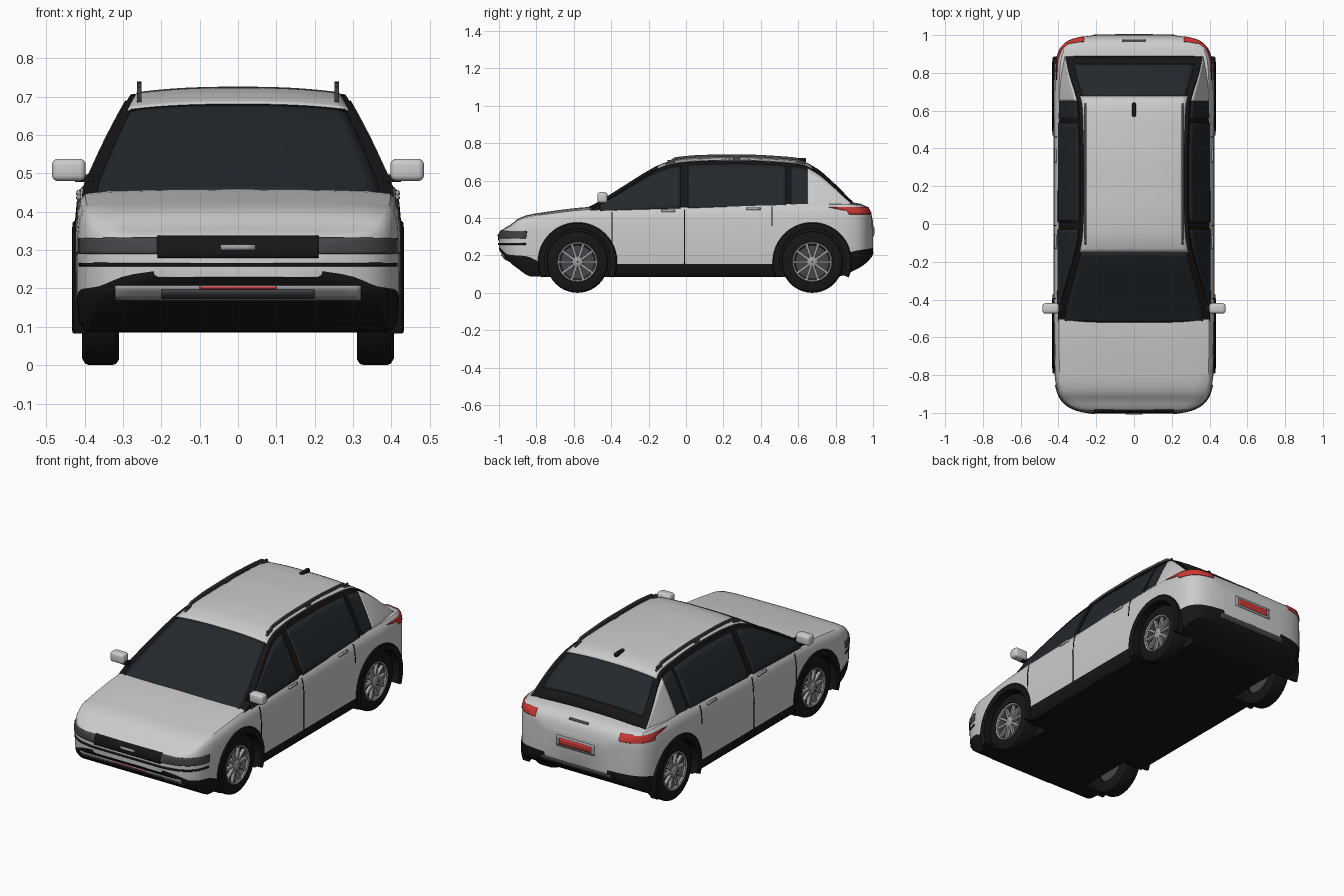
import bpy, bmesh
from math import pi, sin, cos, radians
from mathutils import Vector, Matrix
from mathutils.bvhtree import BVHTree

if "Cube" in bpy.data.objects:
    bpy.data.objects.remove(bpy.data.objects["Cube"])


def material(name, r, g, b):
    m = bpy.data.materials.new(name)
    m.diffuse_color = (r, g, b, 1)
    m.use_nodes = True
    m.node_tree.nodes["Principled BSDF"].inputs["Base Color"].default_value = m.diffuse_color
    return m


PAINT = material("silver_paint", .62, .63, .65)
GLASS = material("dark_glass", .016, .021, .026)
BLACK = material("black_trim", .008, .008, .009)
DARK = material("dark_grey", .06, .06, .068)
METAL = material("alloy", .35, .35, .37)
RED = material("red_lens", .6, .04, .035)


def curve(*p):
    """Smooth monotone interpolation through (t, value) points."""
    d = [(b[1] - a[1]) / (b[0] - a[0]) for a, b in zip(p, p[1:])]
    m = [d[0]] + [2 * a * b / (a + b) if a * b > 0 else 0 for a, b in zip(d, d[1:])] + [d[-1]]

    def f(t):
        t = min(max(t, p[0][0]), p[-1][0])
        i = max(k for k in range(len(d)) if p[k][0] <= t)
        h = p[i + 1][0] - p[i][0]
        s = (t - p[i][0]) / h
        return (p[i][1] * (1 + 2 * s) * (1 - s) ** 2 + p[i + 1][1] * s * s * (3 - 2 * s)
                + h * m[i] * s * (1 - s) ** 2 + h * m[i + 1] * s * s * (s - 1))
    return f


def finish(name, bm, mat, mirror=False, loc=(0, 0, 0), angle=35):
    me = bpy.data.meshes.new(name)
    bm.to_mesh(me)
    bm.free()
    me.shade_smooth()
    me.set_sharp_from_angle(angle=radians(angle))
    me.materials.append(mat)
    ob = bpy.data.objects.new(name, me)
    ob.location = loc
    bpy.context.collection.objects.link(ob)
    if mirror:
        ob.modifiers.new("Mirror", "MIRROR")
    return ob


def loft(name, rings, mat, wrap=False, **kw):
    bm = bmesh.new()
    rows = [[bm.verts.new(p) for p in r] for r in rings]
    n = len(rows[0])
    for a, b in zip(rows, rows[1:] + rows[:1] if wrap else rows[1:]):
        for i in range(n):
            bm.faces.new((a[i], a[(i + 1) % n], b[(i + 1) % n], b[i]))
    if not wrap:
        bm.faces.new(rows[0])
        bm.faces.new(rows[-1])
    bmesh.ops.recalc_face_normals(bm, faces=bm.faces)
    return finish(name, bm, mat, **kw)


def lathe(name, profile, y, mat, n=40):
    """Revolve (radius, x) profile about the axle, mirrored to both sides."""
    rings = [[(x, r * cos(a), r * sin(a)) for r, x in profile]
             for a in (2 * pi * i / n for i in range(n))]
    return loft(name, rings, mat, wrap=True, mirror=True, loc=(0, y, .165))


def box(name, size, loc, mat, bevel=0, mirror=True):
    bm = bmesh.new()
    bmesh.ops.create_cube(bm, size=1, matrix=Matrix.Translation(loc) @ Matrix.Diagonal((*size, 1)))
    if bevel:
        bmesh.ops.bevel(bm, geom=bm.edges[:], offset=bevel, segments=4, affect='EDGES', profile=.5)
    return finish(name, bm, mat, mirror)


def patch(name, fn, u, v, mat, nu=16, nv=6, out=.004):
    """Thin mirrored panel following fn(u, v), lifted off the surface."""
    bm = bmesh.new()
    g = []
    for i in range(nu + 1):
        pts = [fn(u[0] + (u[1] - u[0]) * i / nu, v[0] + (v[1] - v[0]) * j / nv) for j in range(nv + 1)]
        g.append([p and bm.verts.new(p) for p in pts])
    for a, b in zip(g, g[1:]):
        for j in range(nv):
            q = (a[j], a[j + 1], b[j + 1], b[j])
            if all(q):
                bm.faces.new(q)
    bm.normal_update()
    if sum(f.normal.dot(f.calc_center_median() - Vector((0, .1, .2))) for f in bm.faces) < 0:
        bmesh.ops.reverse_faces(bm, faces=bm.faces[:])
    bm.normal_update()
    for vert in bm.verts:
        n = vert.normal.copy()
        if abs(vert.co.x) < 1e-5:
            n.x = 0
        vert.co += n * out
    ob = finish(name, bm, mat, True)
    s = ob.modifiers.new("Thickness", "SOLIDIFY")
    s.thickness, s.offset = out + .004, -1
    return ob


# Lower body: width, underside, trim line and top along the length
W = curve((-1, .22), (-.985, .3), (-.95, .365), (-.9, .4), (-.8, .42), (-.6, .425), (.7, .425),
          (.85, .417), (.92, .397), (.965, .355), (.99, .28), (1, .2))
ZB = curve((-1, .23), (-.97, .19), (-.9, .13), (-.83, .088), (-.7, .085), (.8, .085), (.9, .12), (.98, .175), (1, .215))
ZS = curve((-1, .245), (-.95, .205), (-.85, .195), (-.75, .155), (.8, .155), (.87, .215), (1, .24))
ZT = curve((-1, .31), (-.985, .335), (-.93, .37), (-.9, .395), (-.85, .415), (-.8, .425), (-.5, .46),
           (0, .475), (.6, .49), (.85, .487), (.93, .477), (.97, .457), (.99, .425), (1, .38))


def section(y):
    w, b, s, t = W(y), ZB(y), ZS(y), ZT(y)
    h = t - s
    half = [(0, b), (.5 * w, b), (.94 * w, b), (.985 * w, b + .3 * (s - b)), (w, s), (w, s + .4 * h),
            (.997 * w, s + .65 * h), (.985 * w, s + .82 * h), (.965 * w, s + .91 * h),
            (.935 * w, s + .955 * h), (.8 * w, s + .98 * h), (.5 * w, t - .002), (0, t)]
    return [Vector((x, y, z)) for x, z in half + [(-x, z) for x, z in half[-2:0:-1]]]


body = loft("body", [section(-cos(pi * i / 70)) for i in range(71)], PAINT)
body.data.materials.append(BLACK)
for f in body.data.polygons:
    c = f.center
    if len(f.vertices) == 4 and c.z < ZS(c.y) - .001:
        f.material_index = 1
tmp = bmesh.new()
tmp.from_mesh(body.data)
tree = BVHTree.FromBMesh(tmp)
tmp.free()

# Wheel wells cut from the body
AXLES = {"front": -.58, "rear": .675}
for y in AXLES.values():
    for sx in (-1, 1):
        bpy.ops.mesh.primitive_cylinder_add(vertices=48, radius=.182, depth=.33,
                                            location=(sx * .44, y, .165), rotation=(0, pi / 2, 0))
        cut = bpy.context.object
        cut.hide_render = True
        cut.data.materials.append(BLACK)
        mod = body.modifiers.new("Well", "BOOLEAN")
        mod.operation, mod.solver, mod.object, mod.material_mode = 'DIFFERENCE', 'EXACT', cut, 'TRANSFER'
        bpy.context.view_layer.objects.active = body
        bpy.ops.object.modifier_apply(modifier=mod.name)
        bpy.data.objects.remove(cut)
body.data.set_sharp_from_angle(angle=radians(35))


# Projections onto the body from front, rear and side
def from_front(x, z): return tree.ray_cast(Vector((x, -2, z)), Vector((0, 1, 0)))[0]
def from_rear(x, z): return tree.ray_cast(Vector((x, 2, z)), Vector((0, -1, 0)))[0]
def from_side(y, z): return tree.ray_cast(Vector((2, y, z)), Vector((-1, 0, 0)))[0]


# Front fascia
patch("grille", from_front, (0, .21), (.28, .335), BLACK)
patch("front_plate", from_front, (0, .045), (.3, .313), METAL, 2, 1, .008)
patch("headlight", from_front, (.21, .412), (.29, .331), DARK, 24, out=.006)
patch("bumper_line", from_front, (0, .412), (.257, .267), BLACK, 30, 1)
patch("front_skid", from_front, (0, .32), (.172, .208), METAL, 20, 3)
patch("lower_grille", from_front, (0, .2), (.178, .2), DARK, 12, 2, .007)
patch("front_reflector", from_front, (0, .1), (.202, .207), RED, 8, 1, .007)
# Rear fascia
patch("tail_light", from_rear, (.265, .409), (.42, .457), RED, 24, 8, .005)
patch("rear_plate_frame", from_rear, (0, .12), (.3, .36), METAL, 8, 4)
patch("rear_plate", from_rear, (0, .1), (.312, .348), RED, 8, 3, .007)
patch("tailgate_handle", from_rear, (0, .06), (.452, .46), DARK, 4, 1)
patch("rear_skid", from_rear, (0, .22), (.19, .218), DARK, 10, 2)
# Door gaps and handles
for y in (-.395, -.008, .46):
    patch("door_gap", from_side, (y - .003, y + .003), (.36 if y > .4 else .155, .462), BLACK, 1, 16, .0015)
for y, z in ((-.095, .437), (.36, .448)):
    patch("door_handle", from_side, (y - .037, y + .037), (z - .006, z + .006), METAL, 4, 2, .009)

# Greenhouse surface: v 0-1 climbs the side, 1-2 crosses the roof to the centre
ROOF = curve((-.54, .447), (-.5, .465), (-.4, .525), (-.3, .588), (-.2, .65), (-.12, .69), (-.05, .708), (.1, .72),
             (.3, .722), (.5, .713), (.62, .7), (.7, .66), (.78, .592), (.85, .525), (.9, .48))
SIDE = curve((.42, .405), (.47, .398), (.5, .385), (.6, .338), (.7, .283), (.73, .262))
TAPER = curve((.5, 1), (.7, .985), (.9, .91))


def cabin(y, v):
    top = ROOF(y)
    edge = max(top - .017, .43)
    if v <= 1:
        z = .43 + v * (edge - .43)
        return Vector((SIDE(z) * TAPER(y), y, z))
    k = 2 - v
    return Vector((SIDE(edge) * TAPER(y) * k, y, top - (top - edge) * k ** 2.5))


patch("cabin_frame", cabin, (-.54, .89), (0, 2), BLACK, 60, 24, .0005)
patch("windscreen", cabin, (-.52, -.15), (1.09, 2), GLASS, 20, 10)
patch("roof", cabin, (-.15, .675), (1.06, 2), PAINT, 40, 10)
patch("rear_window", cabin, (.675, .845), (1.1, 2), GLASS, 14, 10)
for name, a, b in (("front_window", -.46, -.03), ("rear_door_window", .01, .535), ("quarter_window", .56, .65)):
    patch(name, cabin, (a, b), (.04, .94), GLASS, 24, 8)
patch("rear_pillar", cabin, (.65, .885), (0, .97), PAINT, 16, 8)

# Roof rails and antenna
rail = []
for i in range(31):
    y = -.11 + .75 * i / 30
    z = ROOF(y) - .01 + .022 * min(1, i / 2, (30 - i) / 2)
    rail.append([(.257 + dx, y, z + dz) for dx, dz in ((-.006, -.008), (.006, -.008), (.006, .006), (-.006, .006))])
loft("roof_rail", rail, DARK, mirror=True)
for y in (-.08, .27, .61):
    box("rail_foot", (.01, .04, .024), (.257, y, ROOF(y) - .005), DARK)
box("antenna", (.022, .075, .026), (0, .605, .709), BLACK, .009, False)

# Door mirrors
box("mirror_stalk", (.05, .03, .02), (.4, -.445, .487), BLACK)
box("mirror_shell", (.088, .055, .058), (.441, -.447, .509), PAINT, .016)

# Wheels and arch trims
for end, y in AXLES.items():
    lathe(end + "_tyre", [(.1, .31), (.15, .31), (.162, .318), (.165, .33), (.165, .388), (.161, .398),
                          (.148, .406), (.108, .404), (.1, .395)], y, BLACK)
    lathe(end + "_rim_barrel", [(.102, .394), (.096, .394), (.09, .368), (.002, .365), (.002, .33), (.102, .33)], y, DARK)
    lathe(end + "_rim_lip", [(.107, .402), (.104, .406), (.097, .403), (.096, .39), (.105, .39)], y, METAL)
    lathe(end + "_hub", [(.002, .36), (.03, .36), (.028, .4), (.02, .405), (.002, .405)], y, METAL, 24)
    bm = bmesh.new()
    for i in range(10):
        bmesh.ops.create_cube(bm, size=1, matrix=Matrix.Rotation(2 * pi * (i + .5) / 10, 4, 'X')
                              @ Matrix.Translation((.39, 0, .06)) @ Matrix.Diagonal((.018, .013, .08, 1)))
    finish(end + "_spokes", bm, METAL, True, (0, y, .165))
    arch = []
    for i in range(37):
        a = radians(-23 + 226 * i / 36)
        arch.append([(x, y + r * cos(a), .165 + r * sin(a))
                     for r, x in ((.176, .385), (.176, .429), (.183, .433), (.207, .431), (.212, .426), (.212, .385))])
    loft(end + "_arch_trim", arch, BLACK, mirror=True)
